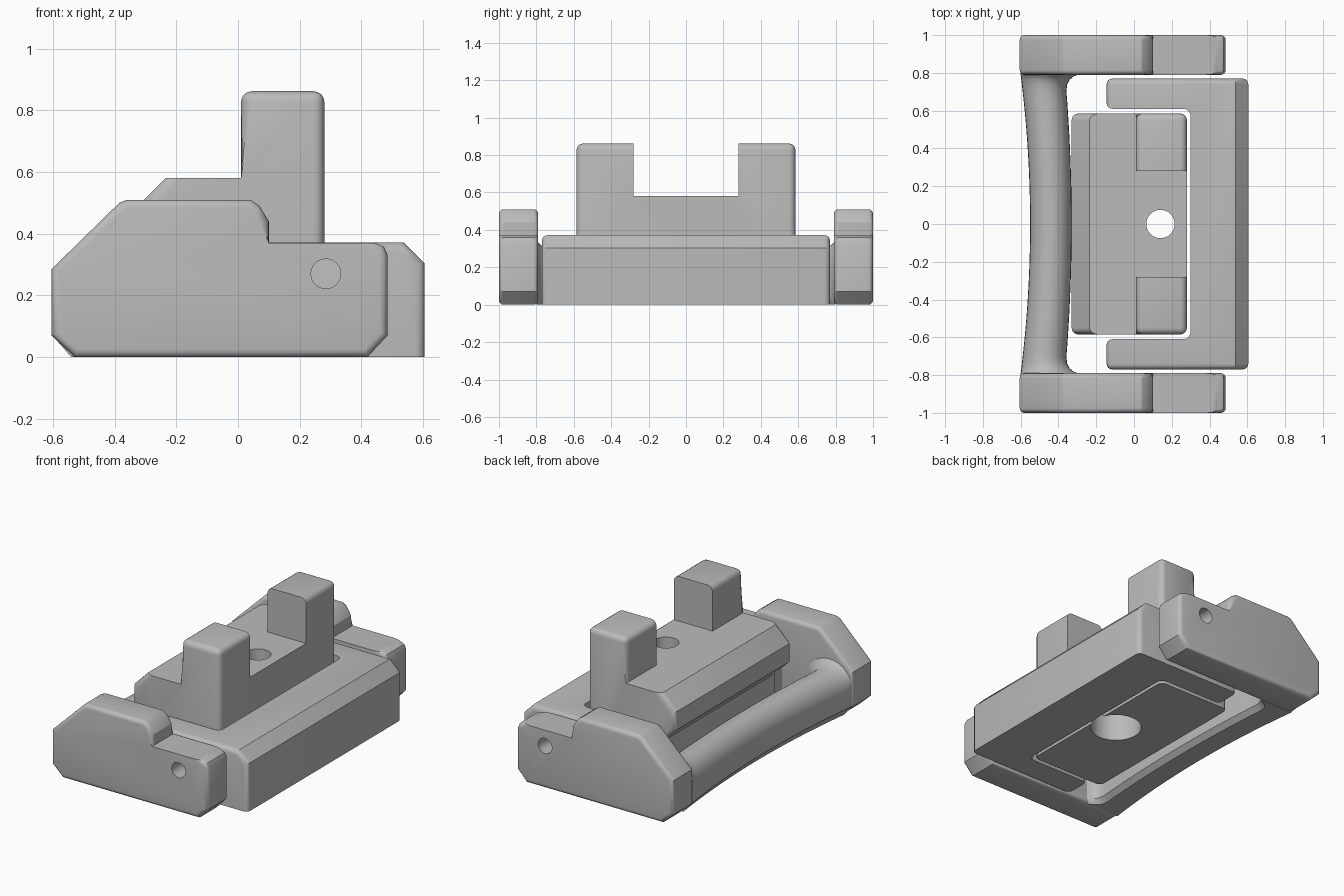
import bpy, bmesh, math
from mathutils import Vector

cube = bpy.data.objects.get("Cube")
if cube:
    bpy.data.objects.remove(cube, do_unlink=True)

grey = bpy.data.materials.new("plain_grey")
grey.use_nodes = True
grey.diffuse_color = (0.5, 0.5, 0.5, 1)
grey.node_tree.nodes["Principled BSDF"].inputs["Base Color"].default_value = (0.5, 0.5, 0.5, 1)


def prism(points, low, high, axis):
    """Extrude a 2D outline: axis 'Y' takes (x, z) points, axis 'Z' takes (x, y) points."""
    bm = bmesh.new()
    place = (lambda a, b, h: (a, h, b)) if axis == "Y" else (lambda a, b, h: (a, b, h))
    face = bm.faces.new([bm.verts.new(place(a, b, low)) for a, b in points])
    grown = bmesh.ops.extrude_face_region(bm, geom=[face])["geom"]
    shift = Vector(place(0, 0, high - low))
    bmesh.ops.translate(bm, vec=shift, verts=[g for g in grown if isinstance(g, bmesh.types.BMVert)])
    bmesh.ops.recalc_face_normals(bm, faces=bm.faces)
    return bm


def bevel(bm, rule, width, segments):
    """Bevel every edge whose two end points satisfy the rule."""
    edges = [e for e in bm.edges if rule(e.verts[0].co, e.verts[1].co)]
    bmesh.ops.bevel(bm, geom=edges, offset=width, segments=segments, profile=0.5,
                    affect="EDGES", clamp_overlap=True)


def finish(name, bm):
    bmesh.ops.recalc_face_normals(bm, faces=bm.faces)
    mesh = bpy.data.meshes.new(name)
    bm.to_mesh(mesh)
    bm.free()
    mesh.materials.append(grey)
    obj = bpy.data.objects.new(name, mesh)
    bpy.context.collection.objects.link(obj)
    return obj


def activate(obj):
    bpy.ops.object.select_all(action="DESELECT")
    obj.select_set(True)
    bpy.context.view_layer.objects.active = obj


def cut(obj, cutter):
    """Subtract a temporary cutter from a part."""
    cutter.hide_render = True
    mod = obj.modifiers.new("cut", "BOOLEAN")
    mod.operation, mod.solver, mod.object = "DIFFERENCE", "EXACT", cutter
    activate(obj)
    bpy.ops.object.modifier_apply(modifier=mod.name)
    bpy.data.objects.remove(cutter, do_unlink=True)


def circle(cx, cy, r, n=40):
    return [(cx + r * math.cos(i * math.tau / n), cy + r * math.sin(i * math.tau / n)) for i in range(n)]


def near(a, b):
    return abs(a - b) < 0.002


parts = []

# Side arms with a stepped, chamfered outline and a pin hole
arm_outline = [(-0.605, 0.07), (-0.53, 0), (0.42, 0), (0.485, 0.07), (0.485, 0.33), (0.473, 0.358),
               (0.445, 0.37), (0.10, 0.37), (0.10, 0.44), (0.07, 0.49), (0.04, 0.51),
               (-0.36, 0.51), (-0.385, 0.5), (-0.605, 0.285)]
for side, name in ((1, "back_arm"), (-1, "front_arm")):
    low, high = sorted((side * 0.79, side))
    bm = prism(arm_outline, low, high, "Y")
    bevel(bm, lambda a, b: near(a.y, b.y) and not (near(a.z, 0.37) and near(b.z, 0.37)), 0.025, 4)
    arm = finish(name, bm)
    cut(arm, finish("pin_cutter", prism(circle(0.285, 0.27, 0.048), low - 0.1, high + 0.1, "Y")))
    parts.append(arm)

# U-shaped frame around the centre block
half = [(-0.145, 0.61)]
half += [(0.26 + 0.04 * math.sin(t), 0.57 + 0.04 * math.cos(t))
         for t in (i * math.pi / 12 for i in range(7))]
outer = [(0.605, 0.77), (-0.145, 0.77)]
outline = half + [(x, -y) for x, y in reversed(half)] + [(x, -y) for x, y in reversed(outer)] + outer
bm = prism(outline, 0, 0.372, "Z")
bevel(bm, lambda a, b: near(a.x, 0.605) and near(b.x, 0.605) and a.z > 0.3 and b.z > 0.3, 0.068, 1)


def frame_rim(a, b):
    on_side = near(abs(a.y), 0.77) and near(a.y, b.y)
    on_tip = near(a.x, -0.145) and near(b.x, -0.145)
    return (on_side or on_tip) and max(a.z, b.z) > 0.01


bevel(bm, frame_rim, 0.03, 4)
parts.append(finish("frame", bm))

# Centre block: full-width profile, with a notch that leaves two posts
block_outline = [(0.28, 0), (-0.23, 0), (-0.23, 0.27), (-0.33, 0.37), (-0.33, 0.485), (-0.235, 0.58),
                 (0.01, 0.58), (0.01, 0.862), (0.28, 0.862)]
bm = prism(block_outline, -0.585, 0.585, "Y")


def block_rim(a, b):
    cap = near(a.y, b.y) and max(a.z, b.z) > 0.01 and not (near(a.z, 0.58) and near(b.z, 0.58))
    return cap or (near(a.z, 0.862) and near(b.z, 0.862))


bevel(bm, block_rim, 0.035, 4)
block = finish("centre_block", bm)
notch = [(-0.1, -0.28), (0.4, -0.28), (0.4, 0.28), (-0.1, 0.28)]
cut(block, finish("notch_cutter", prism(notch, 0.58, 1.0, "Z")))
cut(block, finish("bolt_cutter", prism(circle(0.14, 0, 0.075), -0.1, 0.9, "Z")))
cut(block, finish("counterbore_cutter", prism(circle(0.14, 0, 0.15), -0.1, 0.3, "Z")))
parts.append(block)

# Curved handle bar, swept between the arms with a fillet at each end
bm = bmesh.new()
rings = []
stations = [0.8, 0.788, 0.78, 0.765, 0.74, 0.705] + [0.65 - 0.05 * i for i in range(14)]
stations = [-y for y in stations] + [y for y in reversed(stations) if y > 0.001]
for y in stations:
    bow = (y / 0.79) ** 2
    d = min(max(abs(y) - 0.705, 0) / 0.085, 1)
    fillet = 0.08 * (1 - math.sqrt(1 - d * d))
    left, right = -0.55 - 0.05 * bow, -0.33 - 0.035 * bow + fillet
    mid, w = (left + right) / 2, (right - left) / 2
    top = 0.30 + fillet * 0.5
    ring = [(left + 0.06, 0), (right - 0.03, 0), (right, 0.03)]
    ring += [(mid + w * math.cos(t), top - 0.13 + 0.13 * math.sin(t))
             for t in (i * math.pi / 14 for i in range(15))]
    ring.append((left, 0.07))
    rings.append([bm.verts.new((x, y, z)) for x, z in ring])
for a, b in zip(rings, rings[1:]):
    for i in range(len(a)):
        j = (i + 1) % len(a)
        bm.faces.new((a[i], a[j], b[j], b[i]))
bm.faces.new(rings[0])
bm.faces.new(rings[-1])
parts.append(finish("handle_bar", bm))

# Smooth the rounded edges, keep the creases
for obj in parts:
    activate(obj)
    bpy.ops.object.shade_smooth_by_angle(angle=math.radians(30))
